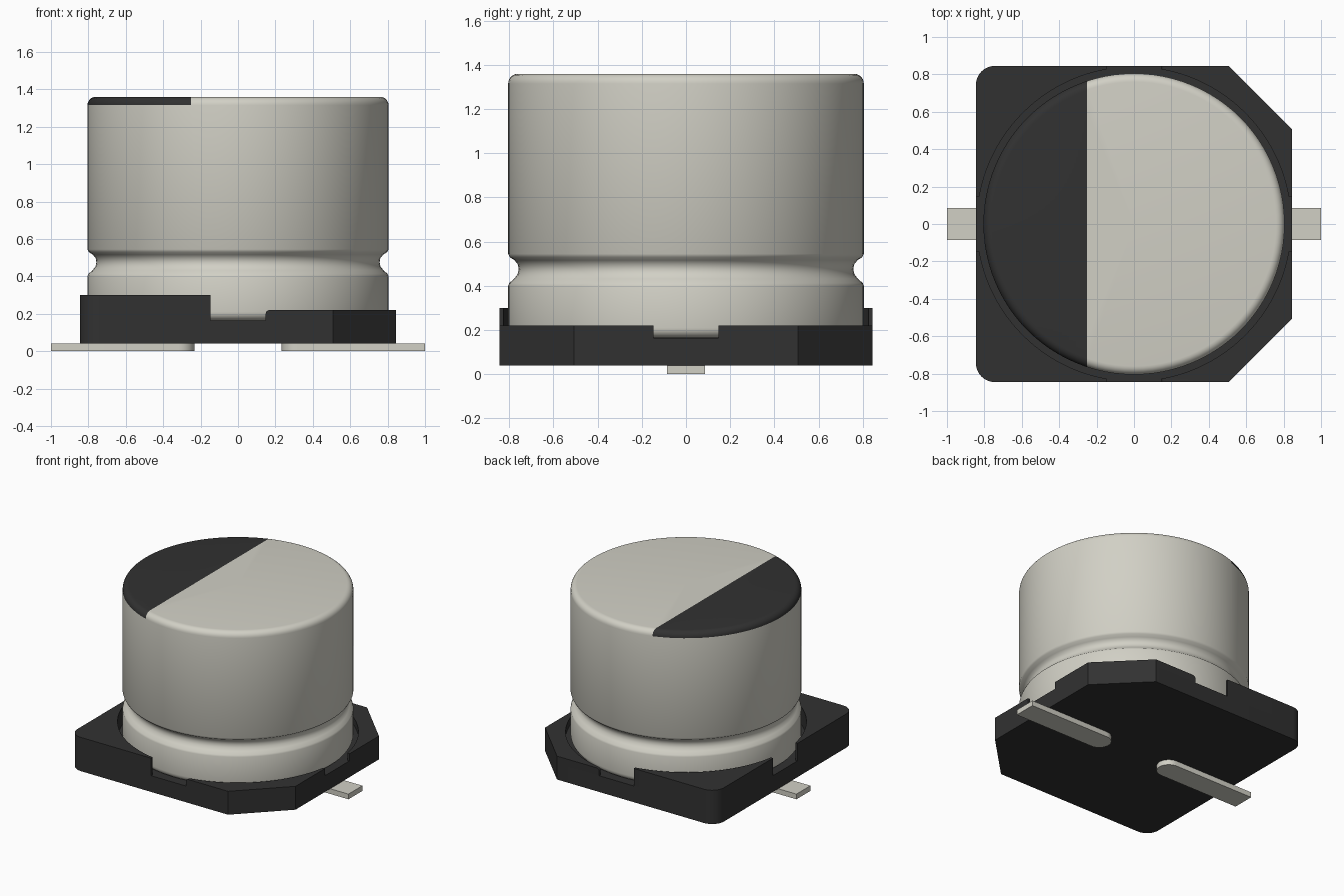
import bpy, bmesh, math

cube = bpy.data.objects.get("Cube")
if cube:
    bpy.data.objects.remove(cube, do_unlink=True)


def material(name, rgb):
    m = bpy.data.materials.new(name)
    m.use_nodes = True
    m.diffuse_color = (*rgb, 1)
    bsdf = next(n for n in m.node_tree.nodes if n.type == 'BSDF_PRINCIPLED')
    bsdf.inputs["Base Color"].default_value = (*rgb, 1)
    return m


metal = material("warm grey metal", (0.64, 0.63, 0.56))
black = material("black plastic", (0.031, 0.031, 0.031))


def finish(bm, name, mats, angle=30):
    bmesh.ops.recalc_face_normals(bm, faces=bm.faces)
    me = bpy.data.meshes.new(name)
    bm.to_mesh(me)
    bm.free()
    for m in mats:
        me.materials.append(m)
    ob = bpy.data.objects.new(name, me)
    bpy.context.collection.objects.link(ob)
    bpy.ops.object.select_all(action='DESELECT')
    ob.select_set(True)
    bpy.context.view_layer.objects.active = ob
    bpy.ops.object.shade_smooth_by_angle(angle=math.radians(angle))
    return ob


def arc(cx, cy, r, a0, a1, n):
    """Points on an arc, angles in degrees."""
    steps = [math.radians(a0 + (a1 - a0) * i / n) for i in range(n + 1)]
    return [(cx + r * math.cos(a), cy + r * math.sin(a)) for a in steps]


def prism(outline, z0, z1):
    bm = bmesh.new()
    face = bm.faces.new([bm.verts.new((x, y, z0)) for x, y in outline])
    ext = bmesh.ops.extrude_face_region(bm, geom=[face])
    top = [g for g in ext["geom"] if isinstance(g, bmesh.types.BMVert)]
    bmesh.ops.translate(bm, verts=top, vec=(0, 0, z1 - z0))
    return bm


# Base dimensions
S, FLOOR, BOTTOM = 0.845, 0.165, 0.04
NOTCH, WELL, CUT = 0.148, 0.84, 0.507
R = 0.1

# Outer corner outlines, from the +y side round to the x side (for +y)
cut_corner = [(CUT, S), (S, CUT)]
round_corner = arc(-S + R, S - R, R, 90, 180, 8)

# Base slab
half = round_corner[::-1] + cut_corner
outline = half + [(x, -y) for x, y in reversed(half)]
finish(prism(outline, BOTTOM, FLOOR), "base_slab", [black])

# Four raised corners around a round well, with a notch on every side
a = math.degrees(math.asin(NOTCH / WELL))
for side, sx, corner, top in (("left", 1, cut_corner, 0.22), ("right", -1, round_corner, 0.30)):
    well = [(sx * x, y) for x, y in arc(0, 0, WELL, a, 90 - a, 24)]
    shape = [(sx * NOTCH, S)] + corner + [(sx * S, NOTCH)] + well
    for end, sy in (("back", 1), ("front", -1)):
        bm = prism([(x, sy * y) for x, y in shape], FLOOR, top)
        # Eased top edge beside the front and back notches of the low side
        if sx > 0:
            edges = [e for e in bm.edges if all(
                abs(v.co.x - NOTCH) < 1e-4 and v.co.z > top - 1e-4 for v in e.verts)]
            bmesh.ops.bevel(bm, geom=edges, offset=0.02, segments=4,
                            profile=0.5, affect='EDGES')
        finish(bm, f"base_corner_{end}_{side}", [black])

# Can: lathed profile with rounded ends and a crimp groove
CAN, TOP, F = 0.805, 1.36, 0.045
profile = [(0, FLOOR)] + arc(CAN - F, FLOOR + F, F, -90, 0, 6)
profile += [(CAN, 0.40), (0.80, 0.413), (0.778, 0.432), (0.762, 0.453),
            (0.757, 0.475), (0.761, 0.497), (0.776, 0.516), (0.798, 0.53), (CAN, 0.545)]
profile += arc(CAN - F, TOP - F, F, 0, 90, 6) + [(0, TOP)]
bm = bmesh.new()
verts = [bm.verts.new((r, 0, z)) for r, z in profile]
edges = [bm.edges.new(p) for p in zip(verts, verts[1:])]
bmesh.ops.spin(bm, geom=verts + edges, cent=(0, 0, 0), axis=(0, 0, 1),
               angle=2 * math.pi, steps=96)
bmesh.ops.remove_doubles(bm, verts=bm.verts, dist=1e-5)

# Polarity mark: cut the rounded top and colour its side
MARK = -0.25
cap = [f for f in bm.faces if f.calc_center_median().z > TOP - F]
geom = cap + list({e for f in cap for e in f.edges}) + list({v for f in cap for v in f.verts})
bmesh.ops.bisect_plane(bm, geom=geom, plane_co=(MARK, 0, 0), plane_no=(1, 0, 0), dist=1e-5)
for f in bm.faces:
    c = f.calc_center_median()
    f.material_index = int(c.z > TOP - F + 1e-4 and c.x < MARK)
finish(bm, "can", [metal, black], 40)

# Flat leads with rounded inner ends
W = 0.085
for side, sx in (("left", 1), ("right", -1)):
    lead = [(1, -W), (1, W)] + arc(0.233 + W, 0, W, 90, 270, 16)
    finish(prism([(sx * x, y) for x, y in lead], 0, BOTTOM), f"lead_{side}", [metal])
